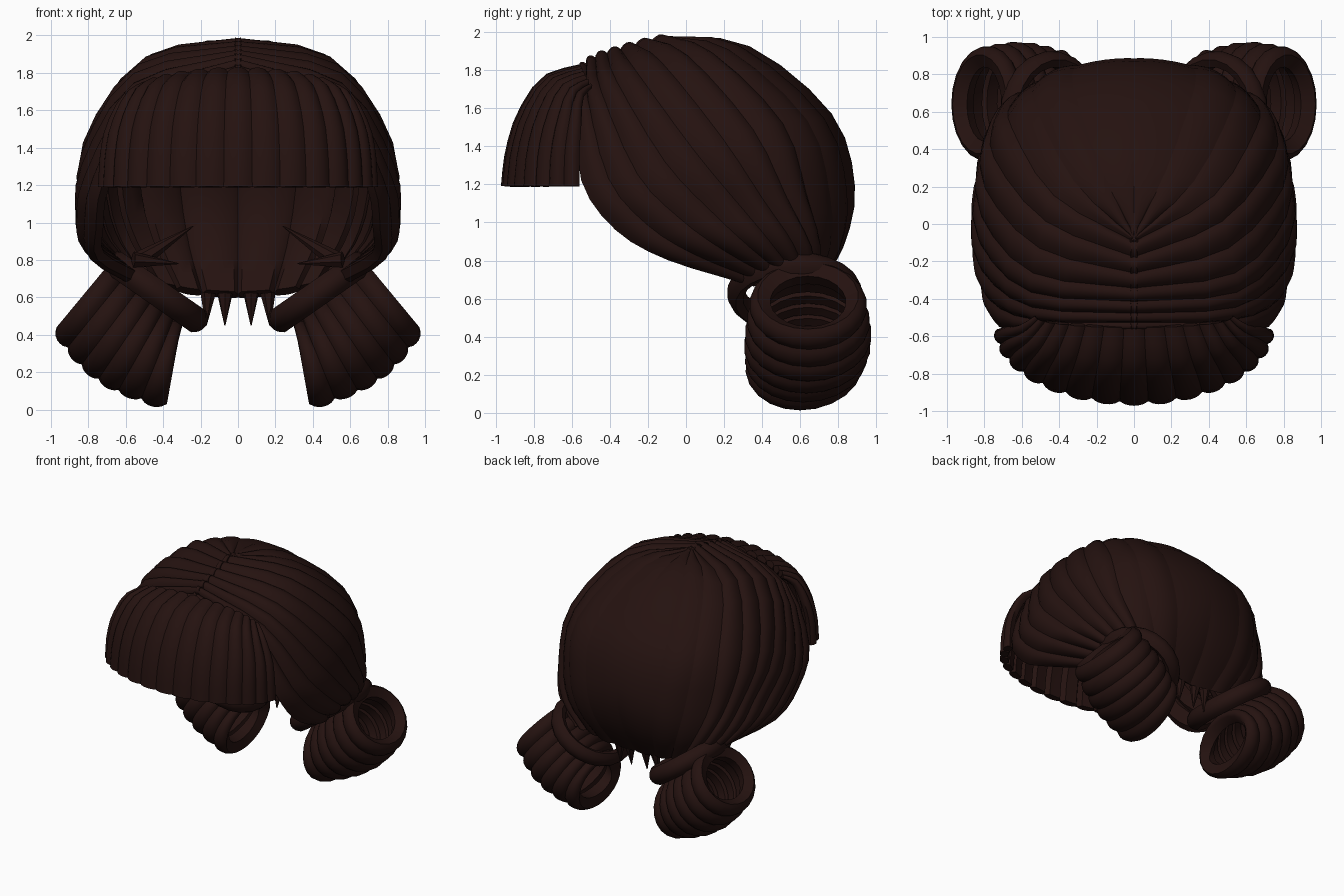
import bpy, bmesh, math
from math import sin, cos, pi
from mathutils import Vector as V

if "Cube" in bpy.data.objects:
    bpy.data.objects.remove(bpy.data.objects["Cube"])

mat = bpy.data.materials.new("dark_brown_hair")
mat.diffuse_color = (0.018, 0.006, 0.005, 1)
mat.use_nodes = True
mat.node_tree.nodes["Principled BSDF"].inputs["Base Color"].default_value = mat.diffuse_color


def finish(name, bm, mirror=False):
    bmesh.ops.recalc_face_normals(bm, faces=bm.faces)
    me = bpy.data.meshes.new(name)
    bm.to_mesh(me)
    bm.free()
    me.materials.append(mat)
    me.shade_smooth()
    me.set_sharp_from_angle(angle=math.radians(50))
    ob = bpy.data.objects.new(name, me)
    bpy.context.collection.objects.link(ob)
    if mirror:
        mod = ob.modifiers.new("mirror", 'MIRROR')
        mod.use_mirror_merge = False
    return ob


def spline(pts, t):
    """Smooth curve through pts, t in 0..1."""
    n = len(pts) - 1
    x = min(max(t, 0), 1) * n
    i = min(int(x), n - 1)
    f = x - i
    b, c = pts[i], pts[i + 1]
    a = pts[i - 1] if i > 0 else b * 2 - c
    d = pts[i + 2] if i + 2 <= n else c * 2 - b
    return b + (c - a) * (f / 2) + (a * 2 - b * 5 + c * 4 - d) * (f * f / 2) \
        + (b * 3 - a - c * 3 + d) * (f ** 3 / 2)


def lock(bm, surf, t0, t1, centre, bulge, thick, rows=14, closed=False, skew=1.0):
    """One closed lock of hair lying on surf(t, s) between t0 and t1."""
    def normal(t, s):
        if not closed:
            s = min(max(s, .03), .97)
        e = .01
        n = (surf(t + e, s) - surf(t - e, s)).cross(surf(t, s + e) - surf(t, s - e))
        n.normalize()
        return n if n.dot(surf(t, s) - centre) > 0 else -n
    rings = []
    for j in range(rows):
        s = j / (rows if closed else rows - 1)
        ring = []
        for k in range(7):
            w = k / 6
            t = t0 + (t1 - t0) * w
            h = bulge * max(sin(pi * w ** skew), 0) ** .7 if 0 < k < 6 else 0
            ring.append(bm.verts.new(surf(t, s) + normal(t, s) * h))
        for k in (5, 3, 1):
            t = t0 + (t1 - t0) * k / 6
            ring.append(bm.verts.new(surf(t, s) - normal(t, s) * thick))
        rings.append(ring)
    n = len(rings[0])
    for j in range(rows if closed else rows - 1):
        a, b = rings[j], rings[(j + 1) % rows]
        for k in range(n):
            bm.faces.new((a[k], a[(k + 1) % n], b[(k + 1) % n], b[k]))
    if not closed:
        bm.faces.new(rings[0])
        bm.faces.new(rings[-1])


# Swept hair: guide strands from the parting to the tie, front edge to centre back
guides = [[V(p) for p in g] for g in (
    ((-.02, -.56, 1.80), (.50, -.57, 1.60), (.72, -.55, 1.22), (.76, -.37, .96), (.75, -.09, .80), (.54, .32, .68)),
    ((-.02, -.48, 1.86), (.54, -.45, 1.68), (.80, -.27, 1.25), (.84, -.05, 1.02), (.80, .16, .87), (.58, .45, .71)),
    ((-.02, -.36, 1.90), (.54, -.29, 1.78), (.81, .00, 1.37), (.81, .25, 1.08), (.78, .41, .90), (.60, .58, .71)),
    ((-.02, -.22, 1.94), (.48, -.05, 1.86), (.77, .28, 1.47), (.76, .48, 1.12), (.68, .62, .88), (.52, .66, .68)),
    ((-.02, -.10, 1.965), (.42, .16, 1.88), (.64, .52, 1.52), (.65, .64, 1.15), (.56, .70, .88), (.42, .66, .66)),
    ((-.02, -.10, 1.965), (.23, .26, 1.92), (.42, .70, 1.54), (.40, .82, 1.15), (.34, .79, .86), (.25, .66, .62)),
    ((-.02, -.10, 1.965), (-.02, .35, 1.91), (-.02, .765, 1.57), (-.02, .885, 1.20), (-.02, .82, .88), (-.02, .64, .60)))]


def swept(t, s):
    return spline([spline(g, s) for g in guides], t)


bm = bmesh.new()
edges = [0, .09, .18, .27, .36, .45, .55, .66, .77, .88, 1]
for t0, t1 in zip(edges, edges[1:]):
    back = t0 > .65
    lock(bm, swept, max(t0 - .012, 0), t1, V((0, 0, 1.1)),
         .014 if back else .03, .05, rows=16, skew=1.25)
finish("swept_hair", bm, True)


# Blunt fringe across the forehead
def fringe(t, s):
    a = (t - .5) * pi
    c = cos(a)
    rows = ((.52, .50, .05, 1.70, .11), (.61, .54, .20, 1.65, .10), (.69, .55, .32, 1.50, .06),
            (.72, .56, .37, 1.36, 0), (.73, .56, .39, 1.19, 0))
    return spline([V((x * sin(a), -y - d * c, z + h * c)) for x, y, d, z, h in rows], s)


bm = bmesh.new()
for i in range(15):
    lock(bm, fringe, i / 15, (i + 1) / 15, V((0, -.35, 1.3)), .022, .04, rows=10)
finish("fringe", bm)

# Looped bunches: hair rings that fan out from the tie, inner side to outer side
axis, down, back = V((.82, 0, .57)), V((.57, 0, -.82)), V((0, 1, 0))
bun_c = V((.57, .635, .42))
near = [V(p) for p in ((.31, .64, .42), (.45, .64, .60), (.68, .64, .79))]
far = [V(p) for p in ((.38, .59, .03), (.745, .64, .165), (.97, .64, .44))]


def quadratic(p, v):
    return p[0] * (v * (v - 1) / 2) + p[1] * (1 - v * v) + p[2] * (v * (v + 1) / 2)


def bunch(t, s):
    u, v = s * 2 * pi, 2 * t - 1
    a, b = quadratic(near, v), quadratic(far, v)
    return (a + b) / 2 + (b - a) / 2 * cos(u) + back * ((.315 - .05 * v * v) * sin(u))


bm = bmesh.new()
for i in range(6):
    end = i in (0, 5)
    lock(bm, bunch, i / 6, (i + 1) / 6, bun_c, .028 if end else .02, .075 if end else .05, rows=22, closed=True)
finish("looped_bunch", bm, True)

# Hair band wrapped around the root of each bunch
tie_c = V((.44, .57, .63))


def tie(t, s):
    u = s * 2 * pi
    return tie_c + axis * (.28 * cos(u)) + back * (.31 * sin(u)) + down * ((t - .5) * .14)


bm = bmesh.new()
lock(bm, tie, 0, 1, tie_c, .045, .04, rows=22, closed=True)
finish("bunch_wrap", bm, True)

# Loose wisps at the nape and inside the side hair: (root, tip, radius)
bm = bmesh.new()
for root, tip, r in (((.07, .62, .62), (.07, .60, .45), .042), ((.16, .62, .62), (.17, .60, .45), .042),
                     ((.52, .37, .80), (.24, .42, .98), .05), ((.56, .30, .80), (.32, .36, .78), .045)):
    a, b = V(root), V(tip)
    m = (b - a).to_track_quat('Z', 'Y').to_matrix().to_4x4()
    m.translation = (a + b) / 2
    bmesh.ops.create_cone(bm, cap_ends=True, segments=7, radius1=r, radius2=.003, depth=(b - a).length, matrix=m)
finish("loose_wisps", bm, True)
